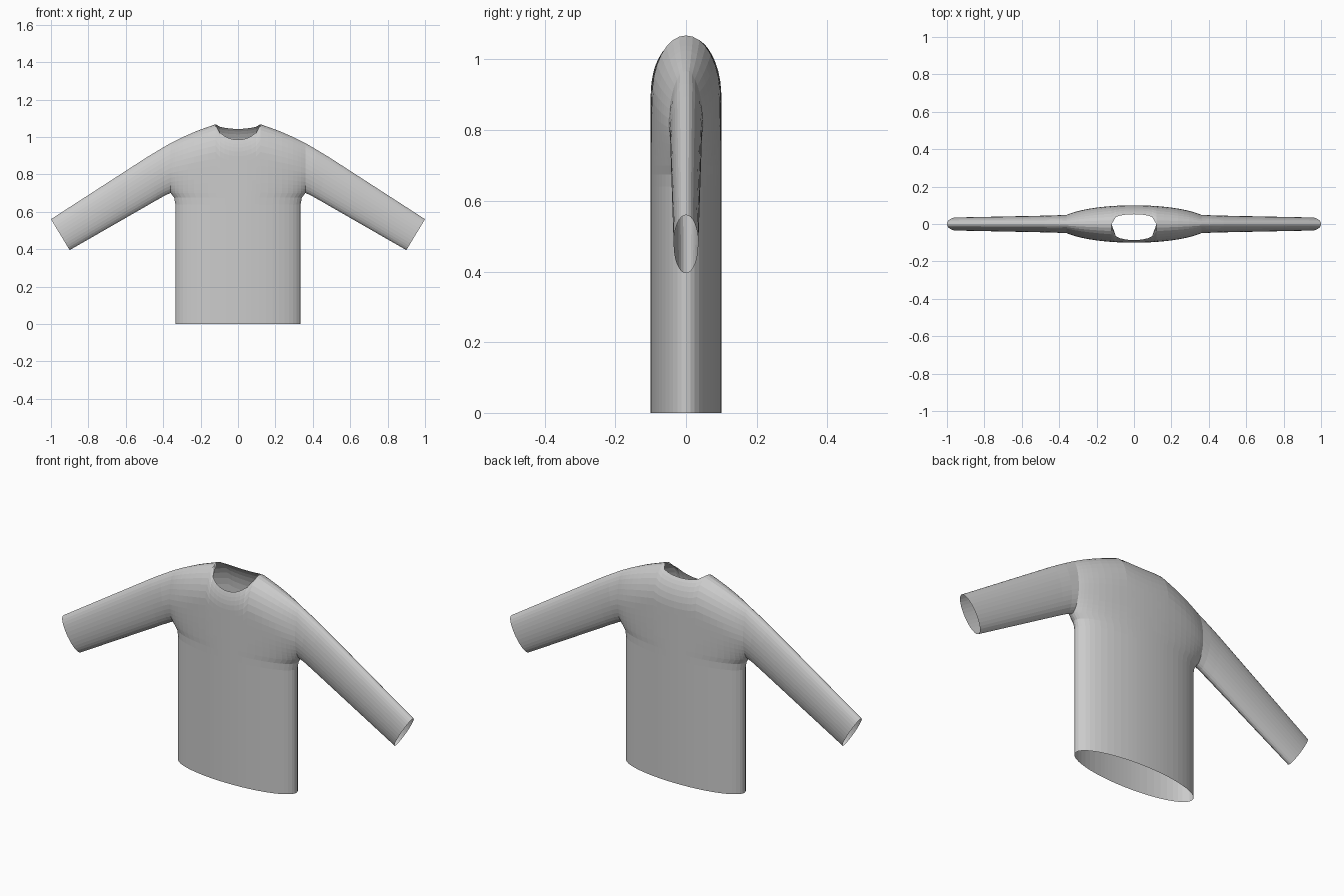
import bpy
import bmesh
from math import sin, cos, pi, sqrt, asin

cube = bpy.data.objects.get("Cube")
if cube:
    bpy.data.objects.remove(cube)

cloth = bpy.data.materials.new("light grey cloth")
cloth.use_nodes = True
grey = (0.6, 0.6, 0.6, 1)
cloth.diffuse_color = grey
cloth.node_tree.nodes["Principled BSDF"].inputs["Base Color"].default_value = grey

ROWS = 16          # rows from armpit to shoulder
ARM_X = 0.36       # armhole plane
NECK_X = 0.12
PIT_Z = 0.70
DEPTH = 0.1
ROUND = 0.17       # height over which the shoulder rounds over


def shoulder_z(x):
    """Height of the shoulder seam."""
    pts = [(0, 1.068), (NECK_X, 1.068), (0.22, 1.032), (0.3, 0.997), (ARM_X, 0.967)]
    for (x0, z0), (x1, z1) in zip(pts, pts[1:]):
        if x <= x1:
            return z0 + (z1 - z0) * (x - x0) / (x1 - x0)
    return pts[-1][1]


def top_z(x, front):
    """Top of a column: the shoulder seam, or the neckline near the middle."""
    u = min(x / NECK_X, 1)
    drop = 0.083 if front else 0.025
    return shoulder_z(x) - drop * max(0, 1 - u * u) ** 0.6


def panel_column(s, front):
    """Points of one column of the front or back panel, hem to top."""
    side = -1 if front else 1
    y_low = side * DEPTH * sqrt(max(0, 1 - s * s))
    col = [(s * w, y_low, z) for z, w in
           ((0, 0.335), (0.35, 0.335), (0.64, 0.335), (0.675, 0.341))]
    x = s * ARM_X
    top, crest = top_z(x, front), shoulder_z(x)
    for j in range(ROWS + 1):
        phi = pi * j / ROWS
        z = PIT_Z + (top - PIT_Z) * (1 - cos(phi)) / 2
        edge = 0.5 * (sin(phi) if phi < pi / 2 else 1)
        body = sqrt(max(0, 1 - s * s * (1 - edge * edge)))
        t = min(1, max(0, (crest - z) / ROUND))
        col.append((x, side * DEPTH * body * sqrt(max(0, 1 - (1 - t) ** 2)), z))
    return col


def bridge(bm, a, b, closed=False):
    """Skin two equal rows of vertices with quads."""
    n = len(a)
    for i in range(n if closed else n - 1):
        k = (i + 1) % n
        bm.faces.new((a[i], a[k], b[k], b[i]))


bm = bmesh.new()

# Body panels: columns dense enough to follow the neckline and the sides
neck_angle = asin(NECK_X / ARM_X)
angles = [neck_angle * i / 5 for i in range(5)]
angles += [neck_angle + (pi / 2 - neck_angle) * i / 10 for i in range(11)]
edges = {}
for front in (True, False):
    cols = [[bm.verts.new(p) for p in panel_column(min(1, sin(a)), front)] for a in angles]
    for a, b in zip(cols, cols[1:]):
        bridge(bm, a, b)
    edges[front] = cols[-1][-(ROWS + 1):]

# Sleeve: loft from the armhole to the open cuff
ring = [v.co.copy() for v in edges[True] + edges[False][-2:0:-1]]
rings = [[bm.verts.new(p) for p in ring]]
sections = [((0.42, 0.932), (0.385, 0.69), 0.047),
            ((0.48, 0.896), (0.435, 0.662), 0.045),
            ((1.0, 0.56), (0.9, 0.395), 0.035)]
for (tx, tz), (bx, bz), depth in sections:
    loop = []
    for j in range(2 * ROWS):
        phi = pi * j / ROWS
        f = (1 - cos(phi)) / 2
        loop.append(bm.verts.new((bx + (tx - bx) * f, -depth * sin(phi), bz + (tz - bz) * f)))
    rings.append(loop)
for a, b in zip(rings, rings[1:]):
    bridge(bm, a, b, closed=True)

# Weld the seams
bmesh.ops.remove_doubles(bm, verts=bm.verts, dist=0.0005)
bmesh.ops.recalc_face_normals(bm, faces=bm.faces)
if sum(f.normal.y * f.calc_center_median().y for f in bm.faces) < 0:
    bmesh.ops.reverse_faces(bm, faces=bm.faces)

mesh = bpy.data.meshes.new("long_sleeved_shirt")
bm.to_mesh(mesh)
bm.free()
mesh.materials.append(cloth)
shirt = bpy.data.objects.new("long_sleeved_shirt", mesh)
bpy.context.collection.objects.link(shirt)

# Second half by mirroring
mirror = shirt.modifiers.new("mirror", 'MIRROR')
mirror.use_axis[0] = True
mirror.use_clip = True
mirror.merge_threshold = 0.0005
